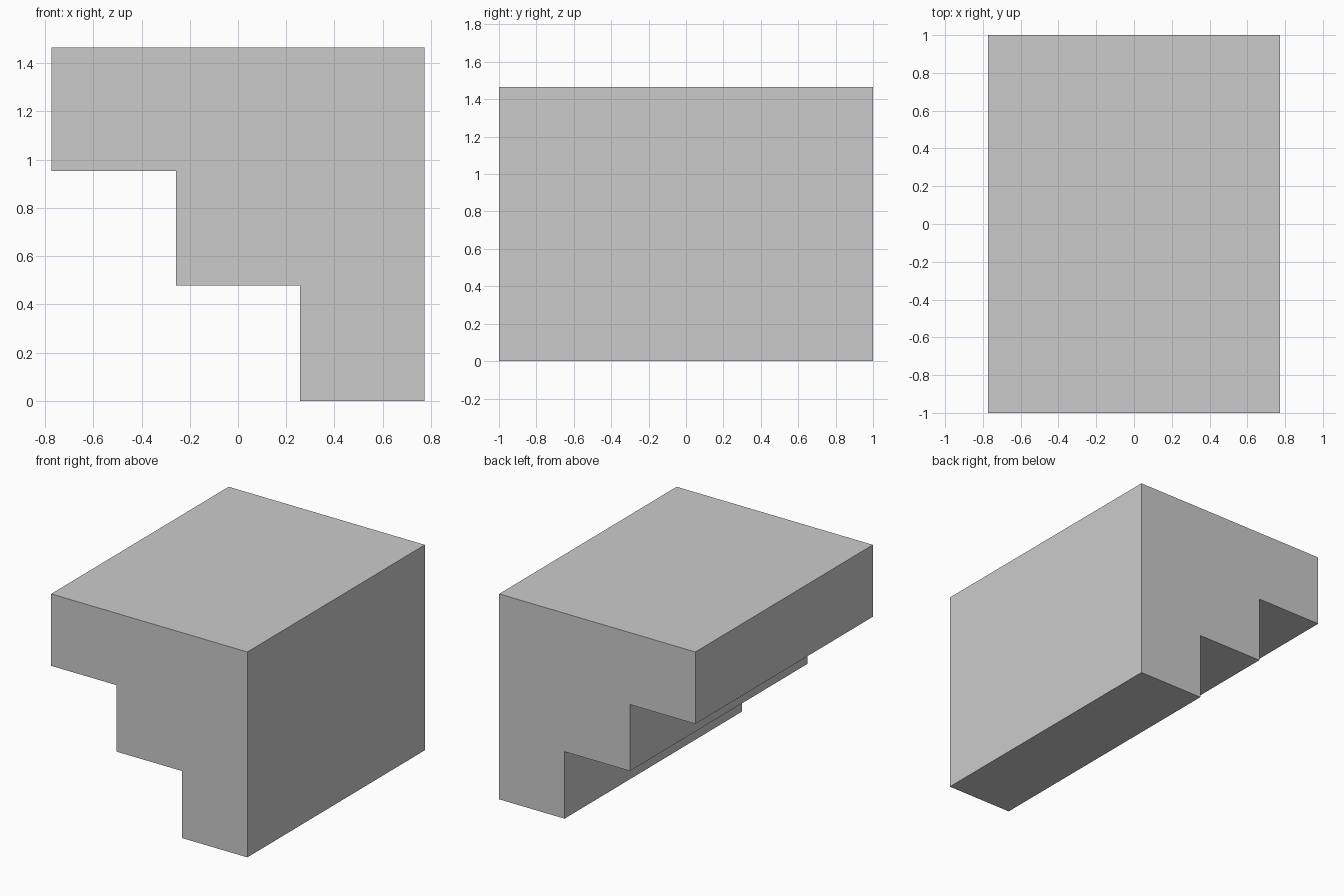
import bpy, bmesh

if "Cube" in bpy.data.objects:
    bpy.data.objects.remove(bpy.data.objects["Cube"])

# Stepped side profile (x, z), extruded along y
W, STEP = 0.774, 0.258
profile = [(STEP, 0), (W, 0), (W, 1.465), (-W, 1.465),
           (-W, 0.952), (-STEP, 0.952), (-STEP, 0.478), (STEP, 0.478)]

bm = bmesh.new()
face = bm.faces.new([bm.verts.new((x, -1, z)) for x, z in profile])
ext = bmesh.ops.extrude_face_region(bm, geom=[face])
verts = [v for v in ext["geom"] if isinstance(v, bmesh.types.BMVert)]
bmesh.ops.translate(bm, verts=verts, vec=(0, 2, 0))
bmesh.ops.recalc_face_normals(bm, faces=bm.faces)

# Inverted stair block
mesh = bpy.data.meshes.new("inverted_stair_block")
bm.to_mesh(mesh)
bm.free()
bpy.context.collection.objects.link(bpy.data.objects.new("inverted_stair_block", mesh))
